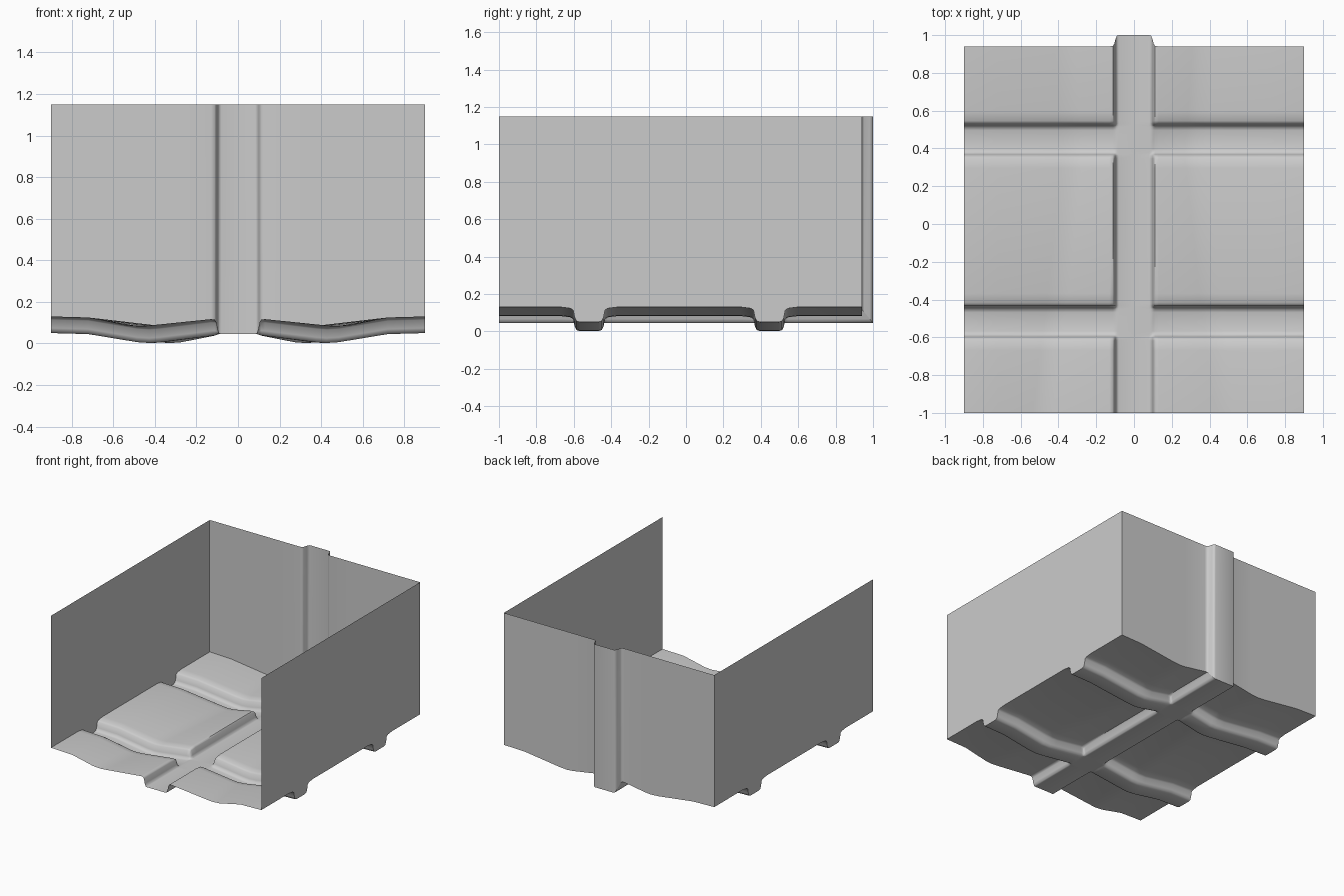
import bpy, bmesh

if "Cube" in bpy.data.objects:
    bpy.data.objects.remove(bpy.data.objects["Cube"])

TOP = 1.15
BACK = 0.94


def interp(pts, t):
    """Piecewise linear lookup through sorted (t, value) points."""
    if t <= pts[0][0]:
        return pts[0][1]
    for (a, va), (b, vb) in zip(pts, pts[1:]):
        if t <= b:
            return va + (vb - va) * (t - a) / (b - a)
    return pts[-1][1]


def sheet(name, rows):
    """Open surface from a grid of points."""
    bm = bmesh.new()
    vs = [[bm.verts.new(p) for p in row] for row in rows]
    for r0, r1 in zip(vs, vs[1:]):
        for i in range(len(r0) - 1):
            bm.faces.new((r0[i], r0[i + 1], r1[i + 1], r1[i]))
    me = bpy.data.meshes.new(name)
    bm.to_mesh(me)
    bm.free()
    ob = bpy.data.objects.new(name, me)
    bpy.context.collection.objects.link(ob)
    bpy.ops.object.select_all(action='DESELECT')
    ob.select_set(True)
    bpy.context.view_layer.objects.active = ob
    bpy.ops.object.shade_smooth_by_angle(angle=0.9)
    return ob


# Channel cross-sections: (distance from centre line, sunken amount)
LONG = [(0.0, 1), (0.08, 1), (0.09, 0.95), (0.097, 0.7), (0.105, 0.2), (0.112, 0.05), (0.13, 0)]
CROSS = [(0.0, 1), (0.05, 1), (0.068, 0.93), (0.077, 0.7), (0.085, 0.2), (0.1, 0.08), (0.15, 0)]
CENTRES = (-0.518, 0.446)
KINK = [(-1, 0.48), (-0.4, 0.4), (0.36, 0.32), (BACK, 0.36)]


def cross_sunk(y):
    return max(interp(CROSS, abs(y - c)) for c in CENTRES)


def floor_row(y):
    """One line of floor points across x; the valley in each panel drifts with y."""
    k = interp(KINK, y)
    panel = [(0.1, 0.12), (k - 0.05, 0.086), (k, 0.082), (k + 0.06, 0.086), (0.72, 0.125), (0.9, 0.13)]
    half = []
    for x in [p[0] for p in LONG] + [p[0] for p in panel[1:]]:
        c = interp(LONG, x)
        base = interp(panel, x) - 0.08 * cross_sunk(y)
        back_y = BACK + 0.06 * c if y == BACK else y
        half.append((x, back_y, base * (1 - c) + 0.045 * c))
    return [(-x, yy, z) for x, yy, z in reversed(half[1:])] + half


ys = {-1.0, -0.05, BACK}
for c in CENTRES:
    for d, _ in CROSS:
        ys |= {c - d, c + d}
rows = [floor_row(y) for y in sorted(ys)]

# Pressed floor with its crossing channels
sheet("floor", rows)


def wall(name, edge):
    """Upright wall rising from an edge of the floor."""
    sheet(name, [edge, [(x, y, TOP) for x, y, z in edge]])


# Three walls; the back one carries the centre channel upward
wall("left_wall", [r[0] for r in rows][::-1])
wall("right_wall", [r[-1] for r in rows])
wall("back_wall", rows[-1][::-1])
